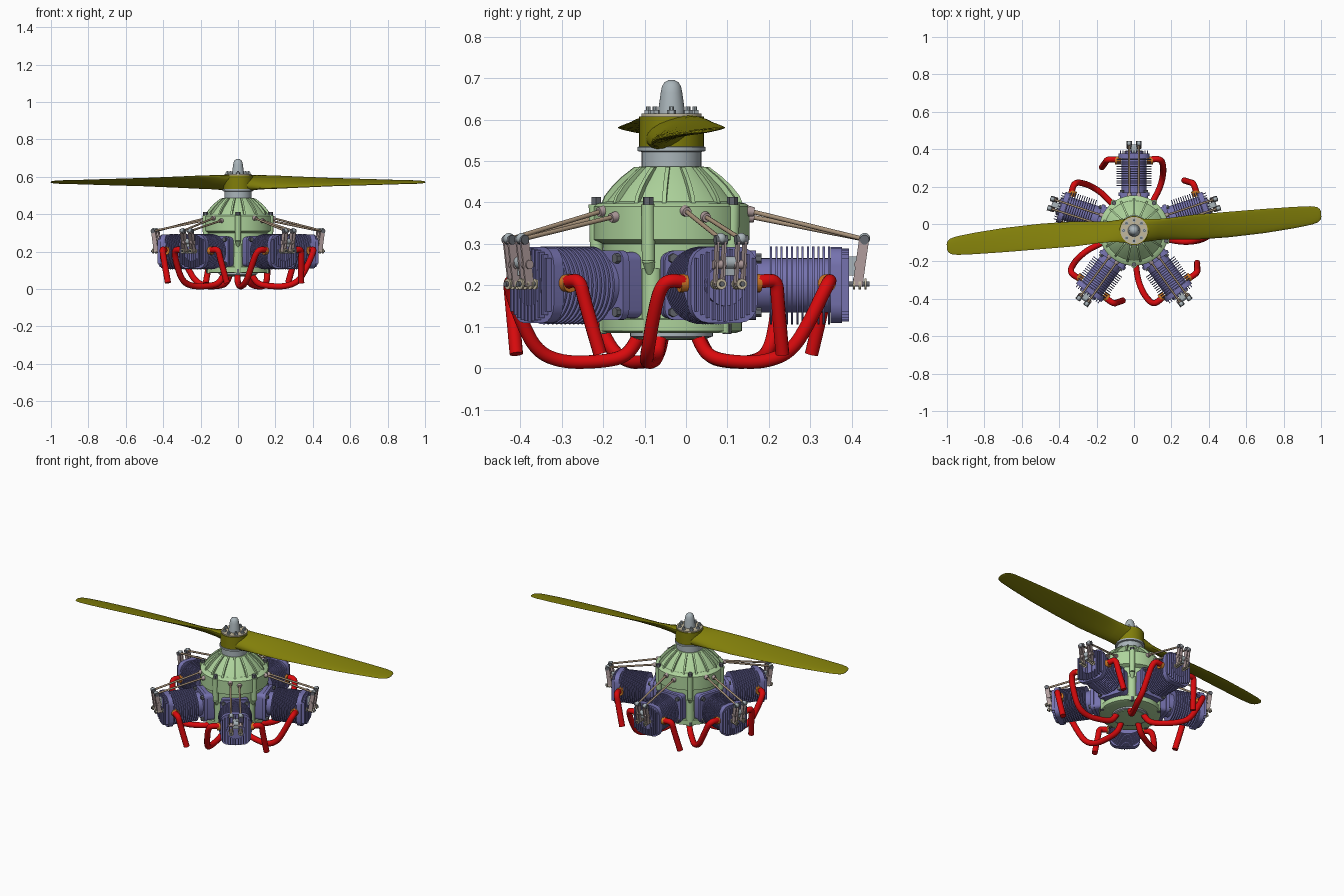
import bpy, bmesh
from math import sin, cos, pi, radians, tau
from mathutils import Matrix, Vector

if "Cube" in bpy.data.objects:
    bpy.data.objects.remove(bpy.data.objects["Cube"], do_unlink=True)

AXIS = (0, -0.035, 0)
BANKS = [radians(18 + 72 * i) for i in range(5)]      # cylinder directions
GAPS = [a + radians(36) for a in BANKS]               # between cylinders


def material(name, rgb):
    m = bpy.data.materials.new(name)
    m.use_nodes = True
    m.diffuse_color = (*rgb, 1)
    m.node_tree.nodes["Principled BSDF"].inputs["Base Color"].default_value = (*rgb, 1)
    return m


GREEN = material("pale green", (0.42, 0.65, 0.33))
PURPLE = material("slate purple", (0.18, 0.17, 0.43))
RED = material("red", (0.70, 0.003, 0.004))
OLIVE = material("olive", (0.22, 0.21, 0.003))
SILVER = material("blue grey", (0.40, 0.46, 0.49))
DARK = material("dark grey", (0.13, 0.14, 0.16))
PINK = material("pinkish steel", (0.44, 0.34, 0.34))
BROWN = material("pale brown", (0.41, 0.30, 0.20))
BEIGE = material("beige", (0.54, 0.48, 0.34))
ORANGE = material("orange", (0.62, 0.19, 0.02))


def link(name, data, angles):
    for a in angles:
        ob = bpy.data.objects.new(name, data)
        ob.location, ob.rotation_euler.z = AXIS, a
        bpy.context.collection.objects.link(ob)


class Part:
    """Collects primitives; local x is outward from the shaft, z is up."""

    def __init__(self, name, mat):
        self.name, self.mat, self.bm = name, mat, bmesh.new()

    def rod(self, p, q, r, r2=None, seg=20):
        p, q = Vector(p), Vector(q)
        turn = (q - p).to_track_quat('Z', 'Y').to_matrix().to_4x4()
        bmesh.ops.create_cone(self.bm, cap_ends=True, segments=seg, radius1=r,
                              radius2=r if r2 is None else r2, depth=(q - p).length,
                              matrix=Matrix.Translation((p + q) / 2) @ turn)

    def ball(self, c, r):
        bmesh.ops.create_uvsphere(self.bm, u_segments=12, v_segments=8, radius=r,
                                  matrix=Matrix.Translation(c))

    def box(self, c, size, bevel=0, tilt=0):
        m = Matrix.Translation(c) @ Matrix.Rotation(tilt, 4, 'Y') @ Matrix.Diagonal((*size, 1))
        verts = bmesh.ops.create_cube(self.bm, size=1, matrix=m)["verts"]
        if bevel:   # round only the edges running outward
            edges = {e for v in verts for e in v.link_edges
                     if abs((e.verts[0].co - e.verts[1].co).x) > size[0] * 0.9}
            bmesh.ops.bevel(self.bm, geom=list(edges), offset=bevel, segments=4,
                            profile=0.5, affect='EDGES')

    def loft(self, rings):
        loops = [[self.bm.verts.new(p) for p in ring] for ring in rings]
        n = len(loops[0])
        for a, b in zip(loops, loops[1:]):
            for i in range(n):
                self.bm.faces.new((a[i], a[(i + 1) % n], b[(i + 1) % n], b[i]))
        self.bm.faces.new(loops[0][::-1])
        self.bm.faces.new(loops[-1])

    def lathe(self, profile, seg=48):
        self.loft([[(r * cos(tau * i / seg), r * sin(tau * i / seg), z) for i in range(seg)]
                   for r, z in profile])

    def done(self, angles=(0,)):
        bmesh.ops.recalc_face_normals(self.bm, faces=self.bm.faces)
        me = bpy.data.meshes.new(self.name)
        self.bm.to_mesh(me)
        self.bm.free()
        me.materials.append(self.mat)
        me.shade_smooth()
        me.set_sharp_from_angle(angle=radians(32))
        link(self.name, me, angles)


def lathe(name, mat, profile):
    p = Part(name, mat)
    p.lathe(profile)
    p.done()


# Crankcase, nose and shaft
lathe("crankcase", GREEN, [(0.16, 0.115), (0.165, 0.30), (0.188, 0.31), (0.188, 0.39), (0.18, 0.397),
                           (0.16, 0.402), (0.13, 0.438), (0.095, 0.472), (0.078, 0.487)])
lathe("rear_plate", GREEN, [(0.155, 0.085), (0.17, 0.09), (0.17, 0.118), (0.16, 0.12)])
lathe("rear_ring", SILVER, [(0.09, 0.073), (0.1, 0.077), (0.1, 0.09)])
lathe("rear_cover", GREEN, [(0.04, 0.068), (0.086, 0.07), (0.088, 0.075)])
lathe("shaft_collar", SILVER, [(0.072, 0.485), (0.072, 0.522), (0.082, 0.524), (0.082, 0.534), (0.07, 0.536)])
lathe("propeller_hub", OLIVE, [(0.078, 0.534), (0.078, 0.608)])
lathe("hub_plate", BEIGE, [(0.073, 0.606), (0.073, 0.615)])
lathe("spinner", SILVER, [(0.033, 0.612), (0.031, 0.63), (0.026, 0.665), (0.023, 0.68),
                          (0.017, 0.69), (0.008, 0.695), (0.001, 0.696)])

RIB = [(0.07, 0.487), (0.092, 0.485), (0.122, 0.462), (0.145, 0.44), (0.165, 0.415), (0.172, 0.397), (0.14, 0.397)]
ribs = Part("nose_rib", GREEN)
ribs.loft([[(r, s, z) for r, z in RIB] for s in (-0.005, 0.005)])
ribs.done([radians(18 + 24 * i) for i in range(15)])

boss = Part("crankcase_boss", GREEN)
boss.rod((0.18, 0, 0.26), (0.184, 0, 0.395), 0.016)
boss.rod((0.165, 0, 0.225), (0.18, 0, 0.26), 0.008, 0.016)
boss.rod((0.15, 0, 0.085), (0.15, 0, 0.24), 0.025)
boss.done(GAPS)

bolts = Part("case_bolt", DARK)
bolts.rod((0.182, 0, 0.395), (0.182, 0, 0.413), 0.013, seg=6)
bolts.rod((0.166, 0, 0.083), (0.166, 0, 0.108), 0.011, seg=6)
bolts.done(GAPS)

hub_bolts = Part("hub_bolt", SILVER)
hub_bolts.rod((0.056, 0, 0.61), (0.056, 0, 0.623), 0.011, seg=6)
hub_bolts.rod((0.056, 0, 0.62), (0.056, 0, 0.632), 0.006, seg=10)
hub_bolts.done([tau * i / 8 for i in range(8)])

# Propeller blades: distance, chord, pitch in degrees, thickness
STATIONS = [(0.0, 0.14, 24, 0.066), (0.07, 0.135, 28, 0.058), (0.13, 0.13, 32, 0.038), (0.2, 0.134, 30, 0.028),
            (0.32, 0.145, 23, 0.022), (0.5, 0.142, 17, 0.018), (0.7, 0.132, 13, 0.015), (0.86, 0.115, 10, 0.012),
            (0.95, 0.1, 9, 0.011), (0.985, 0.083, 8, 0.009), (1.0, 0.055, 8, 0.007), (1.004, 0.03, 8, 0.004)]


def section(dist, chord, pitch, thick, n=20):
    pts = []
    for i in range(n):
        t = tau * i / n
        w, h = chord / 2 * cos(t), thick / 2 * sin(t) * (1 - 0.3 * cos(t))
        a = radians(pitch)
        pts.append((dist, w * cos(a) - h * sin(a) - 0.012 * sin(pi * min(dist, 1)),
                    0.573 + w * sin(a) + h * cos(a)))
    return pts


blade = Part("propeller_blade", OLIVE)
blade.loft([section(*s) for s in STATIONS])
blade.done([radians(5), radians(185)])

# Cylinders
base = Part("cylinder_base", PURPLE)
base.box((0.16, 0, 0.2), (0.06, 0.15, 0.16), 0.02)
base.box((0.195, 0, 0.2), (0.018, 0.165, 0.168), 0.025)
base.rod((0.19, 0, 0.2), (0.4, 0, 0.2), 0.066, seg=32)
base.done(BANKS)

fins = Part("cooling_fins", PURPLE)
for i in range(12):
    x = 0.238 + 0.0127 * i
    fins.rod((x, 0, 0.2), (x + 0.005, 0, 0.2), 0.094, seg=40)
fins.done(BANKS)

head = Part("cylinder_head", PURPLE)
head.box((0.398, 0, 0.201), (0.028, 0.168, 0.184), 0.045)
for i in range(-5, 6):
    v = 0.0145 * i
    head.box((0.417, v, 0.201), (0.022, 0.005, 0.176 - 9 * v * v))
head.rod((0.41, 0, 0.2), (0.424, 0, 0.2), 0.05, seg=32)
head.done(BANKS)

studs = Part("base_bolt", DARK)
for v in (-0.064, 0.064):
    for z in (0.135, 0.265):
        studs.rod((0.2, v, z), (0.217, v, z), 0.012, seg=6)
studs.done(BANKS)

# Valve gear
rockers, bracket = Part("rocker_arms", PINK), Part("rocker_bracket", SILVER)
springs, rods = Part("valve_springs", BEIGE), Part("pushrods", BROWN)
pins, sockets = Part("rocker_pins", DARK), Part("pushrod_sockets", PINK)
bracket.box((0.432, 0, 0.247), (0.034, 0.03, 0.046))
bracket.rod((0.446, -0.014, 0.255), (0.446, 0.014, 0.255), 0.015)
for s in (-1, 1):
    v = 0.026 * s
    for side in (-0.009, 0.009):
        rockers.box((0.457, v + side, 0.255), (0.024, 0.005, 0.115), tilt=radians(8))
    rockers.rod((0.452, v - 0.015, 0.25), (0.452, v + 0.015, 0.25), 0.011)
    pins.rod((0.466, v - 0.015, 0.31), (0.466, v + 0.015, 0.31), 0.0115)
    bracket.ball((0.466, v, 0.313), 0.0135)
    pins.rod((0.42, v, 0.203), (0.478, v, 0.203), 0.006)
    for x in (0.424, 0.438, 0.452, 0.466):
        springs.rod((x, v, 0.203), (x + 0.005, v, 0.203), 0.013)
    z = 0.375 - 0.007 * s
    rods.rod((0.178, 0.025 * s, z), (0.466, v, 0.311), 0.0055, seg=12)
    sockets.rod((0.165, 0.025 * s, z), (0.2, 0.025 * s, z - 0.005), 0.016, 0.011)
for p in (rockers, bracket, springs, rods, pins, sockets):
    p.done(BANKS)

# Ports and red pipes
ports = Part("port_flange", ORANGE)
for s in (-1, 1):
    ports.rod((0.375, 0.07 * s, 0.205), (0.375, 0.102 * s, 0.205), 0.022)
ports.done(BANKS)


def pipe(name, pts):
    cu = bpy.data.curves.new(name, 'CURVE')
    cu.dimensions = '3D'
    sp = cu.splines.new('NURBS')
    sp.points.add(len(pts) - 1)
    for p, co in zip(sp.points, pts):
        p.co = (*co, 1)
    sp.order_u, sp.use_endpoint_u, sp.resolution_u = 3, True, 8
    cu.bevel_depth, cu.bevel_resolution, cu.use_fill_caps = 0.0165, 4, True
    cu.materials.append(RED)
    link(name, cu, BANKS)


pipe("exhaust_pipe", [(0.378, 0.08, 0.205), (0.382, 0.115, 0.212), (0.378, 0.145, 0.21),
                      (0.368, 0.15, 0.16), (0.338, 0.172, 0.034)])
pipe("intake_pipe", [(0.378, -0.08, 0.205), (0.385, -0.12, 0.215), (0.375, -0.15, 0.2), (0.335, -0.157, 0.115),
                     (0.29, -0.155, 0.04), (0.225, -0.138, 0.014), (0.15, -0.097, 0.015), (0.095, -0.068, 0.025),
                     (0.07, -0.055, 0.055), (0.058, -0.045, 0.09)])
